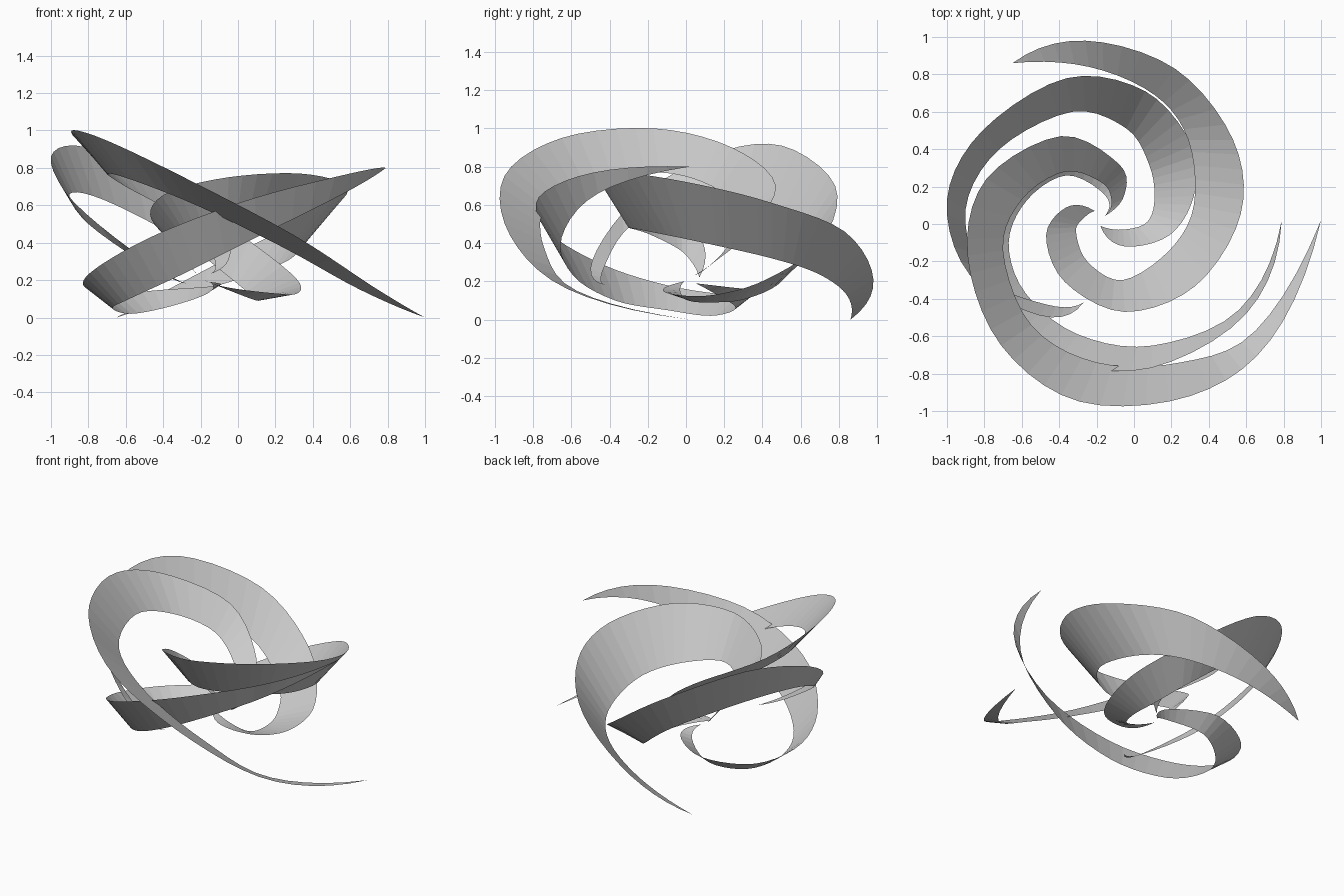
import bpy
import bmesh
from mathutils import Vector

STEPS = 5  # facets between two neighbouring stations

cube = bpy.data.objects.get("Cube")
if cube:
    bpy.data.objects.remove(cube, do_unlink=True)

# One plain grey for the whole sculpture
grey = bpy.data.materials.new("light_grey")
grey.use_nodes = True
colour = (0.6, 0.6, 0.6, 1)
grey.diffuse_color = colour
grey.node_tree.nodes["Principled BSDF"].inputs["Base Color"].default_value = colour


def smooth_path(points):
    """Sample a smooth curve through the points, still bending at its ends."""
    points = [Vector(p) for p in points]
    first = (points[0] - points[1]) * 3 + points[2]
    last = (points[-1] - points[-2]) * 3 + points[-3]
    padded = [first] + points + [last]
    samples = []
    for before, start, end, after in zip(padded, padded[1:], padded[2:], padded[3:]):
        leave, arrive = (end - before) / 2, (after - start) / 2
        for step in range(STEPS):
            t = step / STEPS
            rise = t * t * (3 - 2 * t)
            samples.append(start.lerp(end, rise)
                           + leave * (t * (1 - t) ** 2)
                           - arrive * (t * t * (1 - t)))
    samples.append(points[-1])
    return samples


def ribbon(name, outer_tip, outer_rim, inner_rim, inner_tip):
    """Loft a faceted band between two rims that meet in a point at both ends."""
    upper = smooth_path([outer_tip] + outer_rim + [inner_tip])
    lower = smooth_path([outer_tip] + inner_rim + [inner_tip])
    bm = bmesh.new()
    top = [bm.verts.new(p) for p in upper]
    bottom = [top[0]] + [bm.verts.new(p) for p in lower[1:-1]] + [top[-1]]
    for i in range(len(top) - 1):
        corners = [top[i], bottom[i], bottom[i + 1], top[i + 1]]
        bm.faces.new(list(dict.fromkeys(corners)))
    mesh = bpy.data.meshes.new(name)
    bm.to_mesh(mesh)
    bm.free()
    mesh.materials.append(grey)
    band = bpy.data.objects.new(name, mesh)
    bpy.context.collection.objects.link(band)
    return band


# High band: sweeps from the left ground point up over the right side
ribbon(
    "high_ribbon",
    outer_tip=(1, .02, 0),
    outer_rim=[(.73, -.62, .16), (.3, -.92, .44), (-.29, -.95, .75),
               (-.71, -.65, .95), (-.89, -.17, 1), (-.79, .24, .9),
               (-.39, .47, .7), (-.08, .32, .45), (-.05, .16, .31)],
    inner_rim=[(.65, -.57, .15), (.25, -.74, .37), (-.2, -.74, .59),
               (-.55, -.54, .73), (-.7, -.14, .77), (-.6, .13, .7),
               (-.37, .28, .57), (-.17, .22, .39), (-.12, .12, .28)],
    inner_tip=(-.16, .04, .23),
)

# Low band: starts high on the left and dips under the high band
ribbon(
    "low_ribbon",
    outer_tip=(.79, .02, .8),
    outer_rim=[(.6, -.48, .77), (.09, -.77, .64), (-.4, -.72, .46),
               (-.72, -.44, .29), (-.83, -.1, .18), (-.7, .23, .13),
               (-.38, .38, .15), (-.11, .22, .17)],
    inner_rim=[(.56, -.46, .66), (.1, -.65, .43), (-.3, -.59, .23),
               (-.58, -.37, .1), (-.67, -.1, .05), (-.57, .13, .02),
               (-.36, .26, .06), (-.16, .16, .13)],
    inner_tip=(-.15, .05, .19),
)

# Back band: rises from the ground at the back around the left side
ribbon(
    "back_ribbon",
    outer_tip=(-.65, .86, 0),
    outer_rim=[(-.26, .98, .21), (.22, .83, .46), (.53, .45, .61),
               (.57, .05, .71), (.33, -.33, .77), (-.05, -.47, .75),
               (-.37, -.31, .67), (-.47, -.06, .55), (-.36, .09, .4)],
    inner_rim=[(-.24, .84, .13), (.11, .69, .24), (.29, .45, .32),
               (.32, .1, .4), (.19, -.14, .45), (-.06, -.3, .48),
               (-.25, -.2, .45), (-.31, -.04, .37), (-.27, .03, .3)],
    inner_tip=(-.21, .07, .22),
)

# Side band: loops low on the left, high on the right, and drops to its tip
ribbon(
    "side_ribbon",
    outer_tip=(-.27, -.42, .18),
    outer_rim=[(-.5, -.49, .31), (-.88, -.27, .62), (-1, .13, .86),
               (-.81, .5, .91), (-.36, .78, .7), (.06, .71, .41),
               (.31, .42, .21), (.32, .15, .13), (.19, -.06, .13),
               (-.05, -.12, .16)],
    inner_rim=[(-.47, -.43, .27), (-.8, -.28, .5), (-.9, .08, .66),
               (-.72, .4, .63), (-.33, .6, .43), (-.04, .51, .21),
               (.08, .32, .11), (.11, .14, .09), (.07, .01, .1),
               (-.06, -.03, .15)],
    inner_tip=(-.18, -.01, .2),
)
